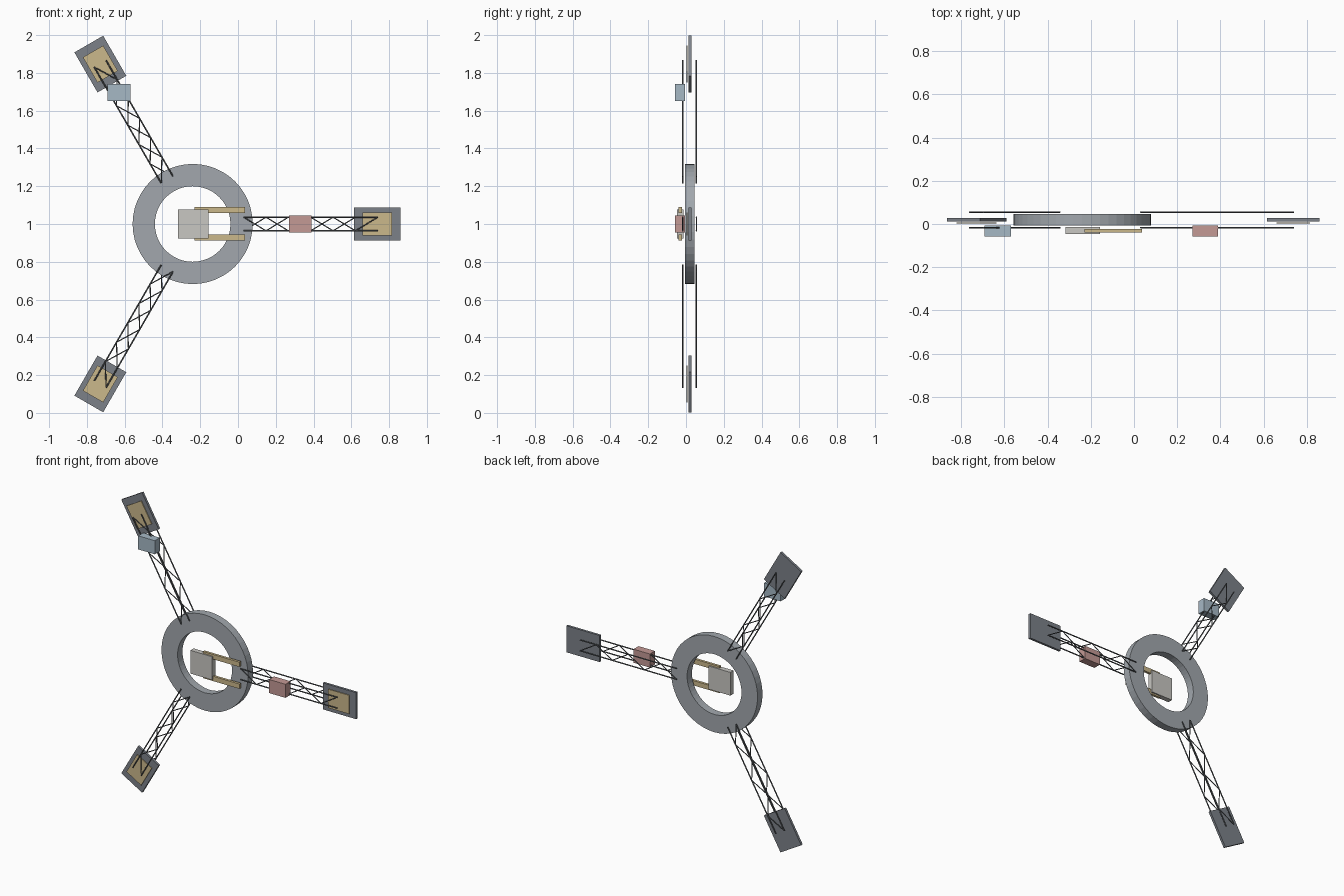
import bpy, bmesh
from math import cos, sin, radians, pi
from mathutils import Vector, Matrix

if "Cube" in bpy.data.objects:
    bpy.data.objects.remove(bpy.data.objects["Cube"])

CX, CZ = -0.24, 1.0      # hub centre
MID = 0.02               # depth of the ring's middle plane


def material(name, rgb):
    m = bpy.data.materials.new(name)
    m.diffuse_color = (*rgb, 1)
    m.use_nodes = True
    m.node_tree.nodes["Principled BSDF"].inputs["Base Color"].default_value = m.diffuse_color
    return m


STEEL = material("steel_grey", (0.36, 0.39, 0.42))
DARK = material("dark_panel", (0.20, 0.22, 0.25))
ROD = material("rod_black", (0.12, 0.13, 0.14))
GOLD = material("gold", (0.60, 0.48, 0.26))
RED = material("red", (0.55, 0.32, 0.30))
BLUE = material("blue", (0.38, 0.48, 0.56))
PALE = material("pale_grey", (0.58, 0.57, 0.54))


def finish(name, bm, mat):
    bmesh.ops.recalc_face_normals(bm, faces=bm.faces)
    me = bpy.data.meshes.new(name)
    bm.to_mesh(me)
    bm.free()
    me.materials.append(mat)
    ob = bpy.data.objects.new(name, me)
    bpy.context.collection.objects.link(ob)
    return ob


def box(name, mat, x, y, z, angle=None):
    """Box from (min, max) ranges; with an angle, x/z are along/across an arm."""
    bm = bmesh.new()
    bmesh.ops.create_cube(bm, size=1)
    for v in bm.verts:
        v.co = [lo + (c + 0.5) * (hi - lo) for c, (lo, hi) in zip(v.co, (x, y, z))]
    ob = finish(name, bm, mat)
    if angle is not None:
        ob.rotation_euler.y = -angle
        ob.location = (CX, 0, CZ)
    return ob


def rod(bm, a, b, r):
    a, b = Vector(a), Vector(b)
    d = b - a
    m = Matrix.Translation((a + b) / 2) @ d.to_track_quat('Z', 'Y').to_matrix().to_4x4()
    bmesh.ops.create_cone(bm, cap_ends=True, segments=8, radius1=r, radius2=r,
                          depth=d.length, matrix=m)


# Hub ring: rectangular section swept round the depth axis
bm = bmesh.new()
N = 48
section = [(0.20, -0.026), (0.318, -0.026), (0.318, 0.026), (0.20, 0.026)]
loops = [[bm.verts.new((r * cos(2 * pi * i / N), y, r * sin(2 * pi * i / N)))
          for r, y in section] for i in range(N)]
for i in range(N):
    a, b = loops[i], loops[(i + 1) % N]
    for j in range(4):
        k = (j + 1) % 4
        bm.faces.new((a[j], a[k], b[k], b[j]))
finish("hub_ring", bm, STEEL).location = (CX, MID, CZ)

# Three arms: front and back lattice, end panel and gold plate
R0, R1, HALF, BAYS = 0.27, 0.98, 0.036, 6
step = (R1 - R0) / BAYS
for n, label in enumerate(("right", "upper", "lower")):
    ang = radians(120 * n)
    bm = bmesh.new()
    for y, s in ((-0.017, 1), (0.055, -1)):
        for t in (-HALF, HALF):
            rod(bm, (R0, y, t), (R1, y, t), 0.004)
        for i in range(BAYS):
            t = HALF * s * (-1) ** i
            rod(bm, (R0 + i * step, y, t), (R0 + (i + 1) * step, y, -t), 0.003)
    truss = finish(label + "_truss", bm, ROD)
    truss.rotation_euler.y = -ang
    truss.location = (CX, 0, CZ)
    box(label + "_end_panel", DARK, (0.855, 1.10), (0.012, 0.028), (-0.088, 0.088), ang)
    box(label + "_gold_plate", GOLD, (0.90, 1.055), (0.002, 0.007), (-0.062, 0.062), ang)

# Boxes mounted on the arms
box("red_equipment_box", RED, (0.27, 0.39), (-0.059, -0.006), (0.955, 1.045))
box("blue_equipment_box", BLUE, (-0.692, -0.57), (-0.059, -0.006), (1.652, 1.742))

# Central block with two support bars
box("centre_block", PALE, (-0.317, -0.157), (-0.047, -0.013), (0.923, 1.077))
for label, z in (("upper", 1.074), ("lower", 0.929)):
    box(label + "_support_bar", GOLD, (-0.23, 0.037), (-0.039, -0.022),
        (z - 0.016, z + 0.016))
